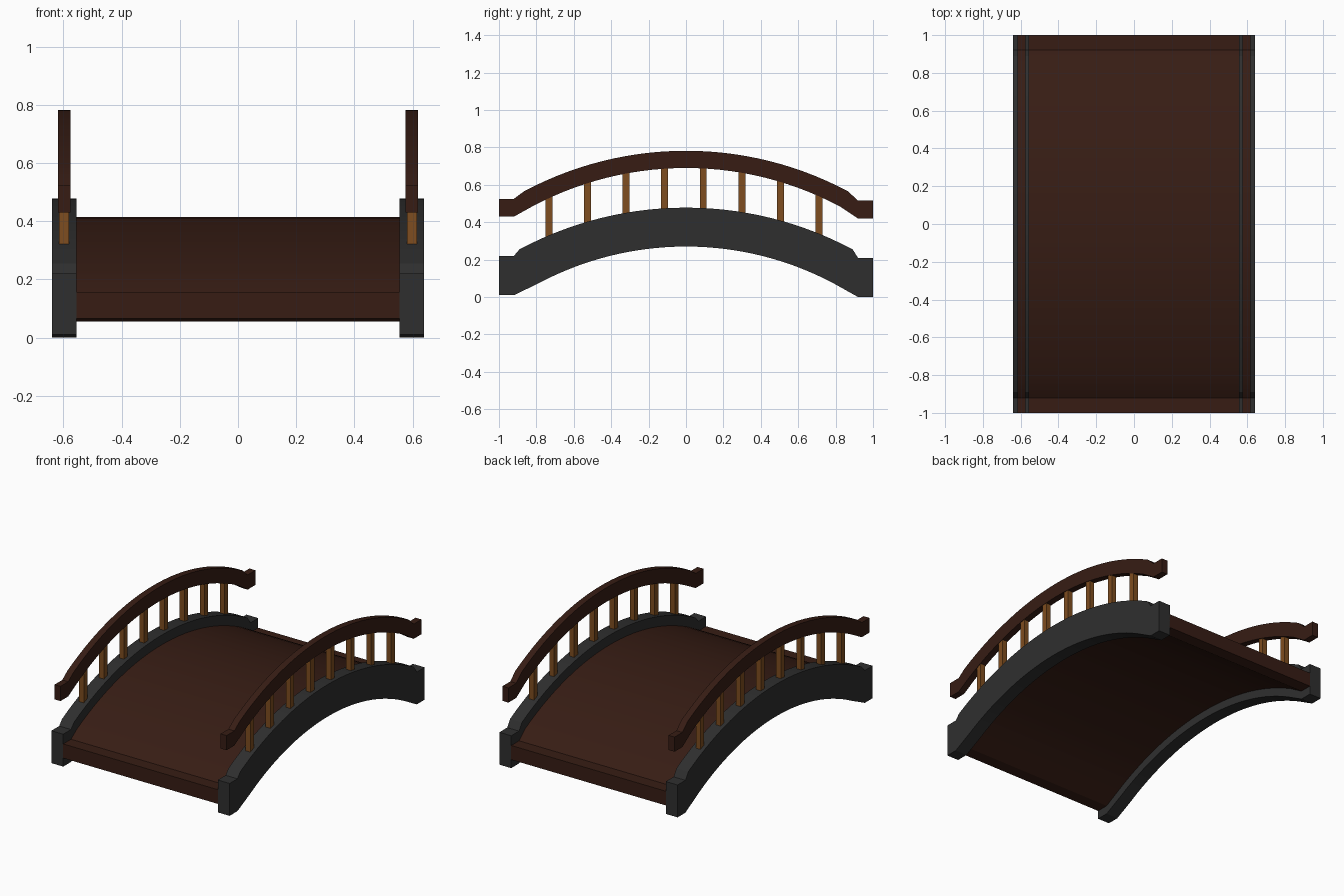
import bpy, bmesh, math

if "Cube" in bpy.data.objects:
    bpy.data.objects.remove(bpy.data.objects["Cube"])

def material(name, rgb):
    m = bpy.data.materials.new(name)
    m.diffuse_color = (*rgb, 1)
    m.use_nodes = True
    m.node_tree.nodes["Principled BSDF"].inputs["Base Color"].default_value = m.diffuse_color
    return m

GREY = material("dark_stone", (0.028, 0.028, 0.028))
DARK = material("dark_wood", (0.038, 0.012, 0.007))
LIGHT = material("light_wood", (0.21, 0.075, 0.014))

def finish(name, bm, mat, mirror):
    bmesh.ops.recalc_face_normals(bm, faces=bm.faces)
    me = bpy.data.meshes.new(name)
    bm.to_mesh(me)
    bm.free()
    me.materials.append(mat)
    ob = bpy.data.objects.new(name, me)
    bpy.context.collection.objects.link(ob)
    if mirror:
        ob.modifiers.new("mirror", 'MIRROR')
    bpy.context.view_layer.objects.active = ob
    ob.select_set(True)
    bpy.ops.object.shade_smooth_by_angle(angle=math.radians(15))
    ob.select_set(False)
    return ob

def arched_bar(name, x0, x1, centre_z, r_out, r_in, end_top, end_bottom, mat, mirror):
    """Concentric arch with short level ends, the far end slightly lower."""
    sections = [((-1, end_top), (-1, end_bottom)), ((-0.92, end_top), (-0.92, end_bottom))]
    n, half = 28, 0.491
    for i in range(n + 1):
        a = -half + 2 * half * i / n
        s, c = math.sin(a), math.cos(a)
        sections.append(((r_out * s, centre_z + r_out * c), (r_in * s, centre_z + r_in * c)))
    for y in (0.92, 1):
        sections.append(((y, end_top - 0.01), (y, end_bottom - 0.01)))
    bm = bmesh.new()
    rings = []
    for (ty, tz), (by, bz) in sections:
        rings.append([bm.verts.new(p) for p in
                      ((x0, ty, tz), (x1, ty, tz), (x1, by, bz), (x0, by, bz))])
    for a, b in zip(rings, rings[1:]):
        for k in range(4):
            j = (k + 1) % 4
            bm.faces.new((a[k], a[j], b[j], b[k]))
    bm.faces.new(rings[0])
    bm.faces.new(rings[-1])
    return finish(name, bm, mat, mirror)

# Side beams, walking deck and handrails
arched_bar("side_beams", 0.555, 0.64, -1.41, 1.888, 1.68, 0.22, 0.01, GREY, True)
arched_bar("deck", -0.556, 0.556, -1.41, 1.825, 1.733, 0.157, 0.065, DARK, False)
arched_bar("handrails", 0.575, 0.618, -1.056, 1.838, 1.746, 0.525, 0.43, DARK, True)

# Balusters between beam and handrail
bm = bmesh.new()
for i in range(8):
    y = -0.733 + 0.2063 * i
    z0 = -1.41 + math.sqrt(1.888**2 - y * y) - 0.02
    z1 = -1.056 + math.sqrt(1.746**2 - y * y) + 0.02
    vs = bmesh.ops.create_cube(bm, size=1)["verts"]
    bmesh.ops.scale(bm, vec=(0.034, 0.037, z1 - z0), verts=vs)
    bmesh.ops.translate(bm, vec=(0.598, y, (z0 + z1) / 2), verts=vs)
finish("balusters", bm, LIGHT, True)
